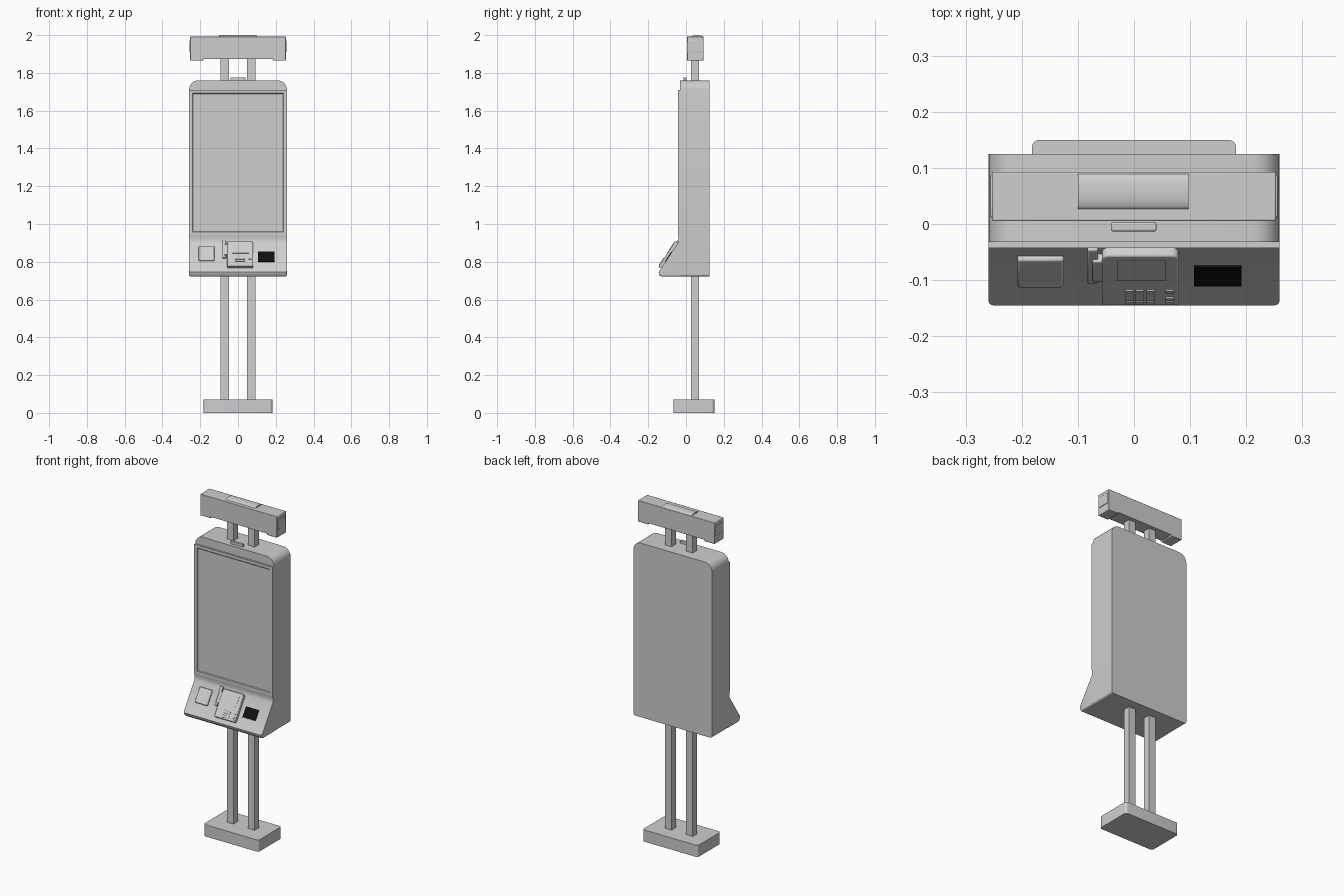
import bpy, bmesh, math
from mathutils import Matrix, Vector

if "Cube" in bpy.data.objects:
    bpy.data.objects.remove(bpy.data.objects["Cube"], do_unlink=True)


def material(name, value):
    m = bpy.data.materials.new(name)
    m.use_nodes = True
    colour = (value, value, value, 1)
    m.diffuse_color = colour
    m.node_tree.nodes["Principled BSDF"].inputs["Base Color"].default_value = colour
    return m


GREY = material("light_grey", 0.62)
BLACK = material("black", 0.005)


def finish(name, bm, mat=GREY, bevel=0):
    bmesh.ops.recalc_face_normals(bm, faces=bm.faces)
    me = bpy.data.meshes.new(name)
    bm.to_mesh(me)
    bm.free()
    ob = bpy.data.objects.new(name, me)
    bpy.context.collection.objects.link(ob)
    me.materials.append(mat)
    if bevel:
        mod = ob.modifiers.new("bevel", "BEVEL")
        mod.width, mod.segments = bevel, 2
    bpy.ops.object.select_all(action="DESELECT")
    ob.select_set(True)
    bpy.context.view_layer.objects.active = ob
    bpy.ops.object.shade_smooth_by_angle(angle=math.radians(35))
    return ob


def prism_mesh(points, axis, a, b):
    """Extrude a 2D outline along an axis from a to b."""
    bm = bmesh.new()
    place = {"x": lambda p: (a, *p), "y": lambda p: (p[0], a, p[1]), "z": lambda p: (*p, a)}[axis]
    face = bm.faces.new([bm.verts.new(place(p)) for p in points])
    new = bmesh.ops.extrude_face_region(bm, geom=[face])["geom"]
    shift = Vector([(b - a) * (axis == k) for k in "xyz"])
    bmesh.ops.translate(bm, vec=shift, verts=[v for v in new if isinstance(v, bmesh.types.BMVert)])
    return bm


def rounded(x0, x1, y0, y1, low, high, steps=6):
    """Rectangle outline with separate radii for its low and high corners."""
    pts = []
    for cx, cy, r, start in ((x1 - high, y1 - high, high, 0), (x0 + high, y1 - high, high, 90),
                             (x0 + low, y0 + low, low, 180), (x1 - low, y0 + low, low, 270)):
        for i in range(steps + 1):
            t = math.radians(start + 90 * i / steps)
            pts.append((cx + r * math.cos(t), cy + r * math.sin(t)))
    return pts


def box(name, x, y, z, mat=GREY, bevel=0, matrix=None):
    bm = prism_mesh([(x[0], y[0]), (x[1], y[0]), (x[1], y[1]), (x[0], y[1])], "z", *z)
    if matrix:
        bmesh.ops.transform(bm, matrix=matrix, verts=bm.verts)
    return finish(name, bm, mat, bevel)


# Base and twin posts
finish("base", prism_mesh(rounded(-0.182, 0.182, -0.067, 0.15, 0.014, 0.014), "z", 0, 0.07))
for side, s in (("right", -1), ("left", 1)):
    box(side + "_post", sorted((s * 0.048, s * 0.092)), (0.026, 0.068), (0.07, 1.88))

# Main cabinet
HALF = 0.259
FRONT = -0.032
finish("cabinet", prism_mesh(rounded(-HALF, HALF, 0.722, 1.76, 0.012, 0.048), "y", FRONT, 0.125))

# Screen panel with a stepped recess
bm = prism_mesh([(-HALF, 0.94), (HALF, 0.94), (HALF, 1.71), (-HALF, 1.71)], "y", FRONT, -0.043)
bmesh.ops.recalc_face_normals(bm, faces=bm.faces)
front = min(bm.faces, key=lambda f: f.calc_center_median().y)
bmesh.ops.inset_region(bm, faces=[front], thickness=0.024)
bmesh.ops.inset_region(bm, faces=[front], thickness=0.006, depth=-0.004)
finish("screen_panel", bm)

# Sloping console below the screen
SLOPE_Y, SLOPE_Z = -0.145, 0.745
profile = [(FRONT, 0.722), (-0.132, 0.722), (-0.141, 0.73), (SLOPE_Y, SLOPE_Z),
           (-0.042, 0.9), (-0.039, 0.92), (-0.043, 0.94), (FRONT, 0.94)]
bm = prism_mesh(profile, "x", -HALF, HALF)
corners = [e for e in bm.edges
           if abs(e.verts[0].co.x - e.verts[1].co.x) < 0.001
           and max(v.co.z for v in e.verts) < 0.75
           and min(v.co.y for v in e.verts) < FRONT - 0.01]
bmesh.ops.bevel(bm, geom=corners, offset=0.009, segments=3, affect="EDGES", profile=0.5)
finish("console", bm)

# Slope frame: x across, y up the slope, z outward
up = Vector((0, 0.103, 0.155)).normalized()
out = Vector((1, 0, 0)).cross(up)
slope = Matrix.Translation((0, SLOPE_Y, SLOPE_Z)) @ Matrix(((1, 0, 0), up, out)).transposed().to_4x4()


def on_slope(name, x, v, n, mat=GREY, bevel=0):
    return box(name, x, v, n, mat, bevel, slope)


# Contactless pad and black scanner window
on_slope("contactless_pad", (-0.208, -0.125), (0.07, 0.16), (-0.002, 0.01), bevel=0.004)
on_slope("scanner_window", (0.107, 0.192), (0.066, 0.128), (-0.002, 0.004), BLACK)

# Payment terminal with recessed display
TOP = 0.018
bm = prism_mesh(rounded(-0.057, 0.08, 0.025, 0.186, 0.006, 0.012, 3), "z", -0.002, TOP)
bmesh.ops.transform(bm, matrix=slope, verts=bm.verts)
finish("payment_terminal", bm, bevel=0.003)
on_slope("terminal_display", (-0.03, 0.057), (0.108, 0.17), (TOP - 0.002, TOP + 0.0015))

# Keypad and side keys
for row in range(4):
    v = 0.033 + row * 0.012
    for col in range(3):
        x = -0.016 + col * 0.019
        on_slope(f"key_{row}_{col}", (x, x + 0.015), (v, v + 0.009), (TOP - 0.002, TOP + 0.003))
    if row != 2:
        on_slope(f"side_key_{row}", (0.056, 0.071), (v, v + 0.009), (TOP - 0.002, TOP + 0.003))

# Card reader beside the terminal
on_slope("card_reader", (-0.083, -0.064), (0.085, 0.195), (-0.002, 0.012), bevel=0.003)
on_slope("card_reader_rail", (-0.074, -0.055), (0.1, 0.165), (-0.002, 0.017), bevel=0.002)

# Sensor on top of the cabinet
box("top_sensor", (-0.041, 0.04), (-0.013, 0.003), (1.755, 1.776), bevel=0.003)

# Header with a raised underside between its ends
W = 0.253
header = [(-W, 1.865), (-0.185, 1.865), (-0.185, 1.873), (0.185, 1.873), (0.185, 1.865),
          (W, 1.865), (W, 1.992), (-W, 1.992)]
finish("header", prism_mesh(header, "y", 0.005, 0.093), bevel=0.003)
for side, s in (("right", -1), ("left", 1)):
    box(side + "_header_cap", sorted((s * 0.24, s * 0.256)), (0.012, 0.086), (1.91, 1.972), bevel=0.002)

# Shallow arched cover on the header
arch = [(0.058 - 0.032 * math.cos(math.pi * i / 10), 1.99 + 0.01 * math.sin(math.pi * i / 10))
        for i in range(11)]
finish("header_cover", prism_mesh(arch, "x", -0.1, 0.097))
